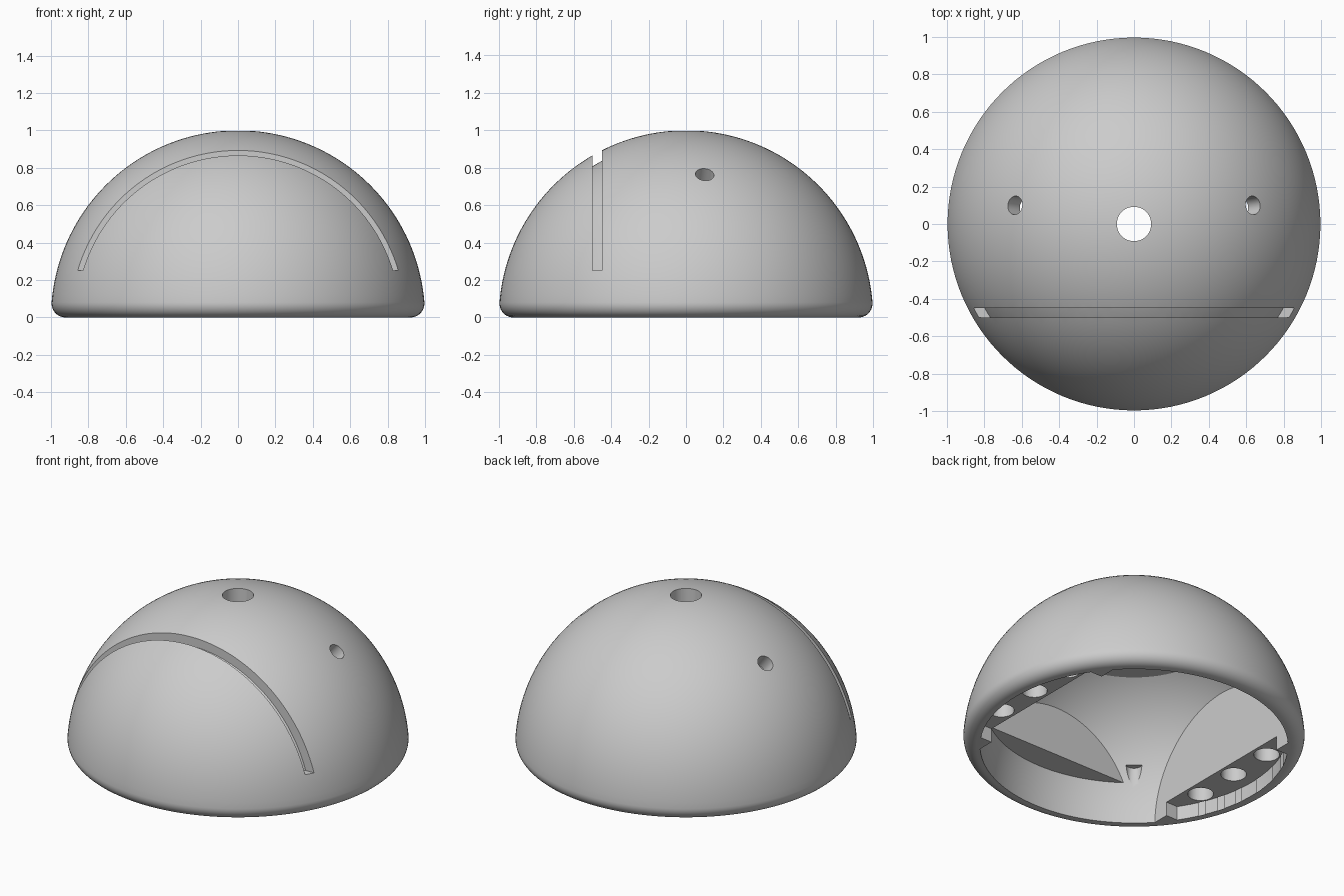
import bpy, bmesh, math
from mathutils import Vector, Matrix

cube = bpy.data.objects.get("Cube")
if cube:
    bpy.data.objects.remove(cube, do_unlink=True)

SEGMENTS = 128
INNER = 0.9        # radius of the hollow
WALL_X = 0.667     # flat side walls inside


def to_object(name, bm):
    bmesh.ops.recalc_face_normals(bm, faces=bm.faces)
    mesh = bpy.data.meshes.new(name)
    bm.to_mesh(mesh)
    bm.free()
    obj = bpy.data.objects.new(name, mesh)
    bpy.context.collection.objects.link(obj)
    return obj


def lathe(profile):
    """Spin an (r, z) profile around the vertical axis into a closed solid."""
    bm = bmesh.new()
    verts = [bm.verts.new((r, 0, z)) for r, z in profile]
    edges = [bm.edges.new(pair) for pair in zip(verts, verts[1:])]
    bmesh.ops.spin(bm, geom=verts + edges, cent=(0, 0, 0), axis=(0, 0, 1),
                   angle=math.tau, steps=SEGMENTS)
    bmesh.ops.remove_doubles(bm, verts=bm.verts, dist=1e-5)
    return bm


def arc(radius, start, end, steps, centre=(0, 0)):
    angles = [start + (end - start) * i / steps for i in range(steps + 1)]
    return [(centre[0] + radius * math.cos(a), centre[1] + radius * math.sin(a))
            for a in angles]


def clip(bm, point, normal):
    """Cut away everything on the normal side of a plane and cap the cut."""
    cut = bmesh.ops.bisect_plane(bm, geom=bm.verts[:] + bm.edges[:] + bm.faces[:],
                                 plane_co=point, plane_no=normal, clear_outer=True)
    edges = [e for e in cut["geom_cut"] if isinstance(e, bmesh.types.BMEdge)]
    bmesh.ops.edgeloop_fill(bm, edges=edges)


def box(name, low, high):
    bm = bmesh.new()
    low, high = Vector(low), Vector(high)
    bmesh.ops.create_cube(bm, size=1, matrix=Matrix.Translation((low + high) / 2)
                          @ Matrix.Diagonal((*(high - low), 1)))
    return to_object(name, bm)


def drill(name, start, end, radius):
    """Cylinder cutter between two points."""
    start, end = Vector(start), Vector(end)
    axis = end - start
    turn = axis.to_track_quat('Z', 'Y').to_matrix().to_4x4()
    bm = bmesh.new()
    bmesh.ops.create_cone(bm, cap_ends=True, segments=40, radius1=radius, radius2=radius,
                          depth=axis.length,
                          matrix=Matrix.Translation((start + end) / 2) @ turn)
    return to_object(name, bm)


def subtract(target, cutter):
    cutter.hide_render = True
    mod = target.modifiers.new("cut", 'BOOLEAN')
    mod.operation = 'DIFFERENCE'
    mod.solver = 'EXACT'
    mod.object = cutter
    bpy.context.view_layer.objects.active = target
    bpy.ops.object.modifier_apply(modifier=mod.name)
    bpy.data.objects.remove(cutter, do_unlink=True)


# Outer dome with a rounded bottom rim
fillet = 0.075
centre = (math.sqrt((1 - fillet) ** 2 - fillet ** 2), fillet)
tangent = math.atan2(centre[1], centre[0])
rim = arc(fillet, -math.pi / 2, tangent, 10, centre)
outer = arc(1, tangent, math.pi / 2, 40)
dome = to_object("dome_shell", lathe([(0, 0)] + rim + outer[1:-1] + [(0, 1)]))

# Hollow with a flat ceiling, flat side walls and a solid front block
ceiling = 0.75
hollow = lathe([(0, -0.1), (INNER, -0.1)]
               + arc(INNER, 0, math.asin(ceiling / INNER), 32) + [(0, ceiling)])
for side in (-1, 1):
    clip(hollow, (side * WALL_X, 0, 0), (side, 0, 0))
hollow = to_object("hollow_cutter", hollow)
subtract(hollow, box("front_block", (-1, -1, 0.25), (1, -0.7, 1)))
subtract(dome, hollow)

# Arched groove across the front
groove = box("groove_cutter", (-1.1, -0.5, 0.25), (1.1, -0.45, 1.1))
core = arc(0.95, -math.pi / 2, math.pi / 2, 80)
subtract(groove, to_object("groove_core", lathe([(0, -0.95)] + core[1:-1] + [(0, 0.95)])))
subtract(dome, groove)

# Pockets under the side blocks, each with three sockets
for side in (-1, 1):
    pocket = lathe([(0, -0.1), (INNER, -0.1), (INNER, 0.09), (0, 0.09)])
    clip(pocket, (side * (WALL_X - 0.02), 0, 0), (-side, 0, 0))
    for end in (-1, 1):
        clip(pocket, (0, end * 0.5, 0), (0, end, 0))
    subtract(dome, to_object("pocket_cutter", pocket))
    for y in (-0.3, 0, 0.3):
        subtract(dome, drill("socket_cutter", (side * 0.76, y, 0.03),
                             (side * 0.76, y, 0.25), 0.075))

# Screw holes cut upwards into the inner wall
for x in (-0.527, 0.527):
    for y in (-0.628, 0.628):
        subtract(dome, drill("screw_cutter", (x, y, 0.1), (x, y, 0.35), 0.047))

# Top hole and the two side holes
subtract(dome, drill("top_cutter", (0, 0, 0.6), (0, 0, 1.2), 0.092))
for side in (-1, 1):
    aim = Vector((side * 0.637, 0.1, 0.765))
    subtract(dome, drill("side_cutter", aim * 0.8, aim * 1.15, 0.05))

# Plain grey finish
grey = bpy.data.materials.new("plain_grey")
grey.use_nodes = True
colour = (0.6, 0.6, 0.6, 1)
grey.diffuse_color = colour
grey.node_tree.nodes["Principled BSDF"].inputs["Base Color"].default_value = colour
dome.data.materials.clear()
dome.data.materials.append(grey)
for face in dome.data.polygons:
    face.material_index = 0

bpy.ops.object.select_all(action='DESELECT')
dome.select_set(True)
bpy.context.view_layer.objects.active = dome
bpy.ops.object.shade_smooth_by_angle(angle=math.radians(25))
